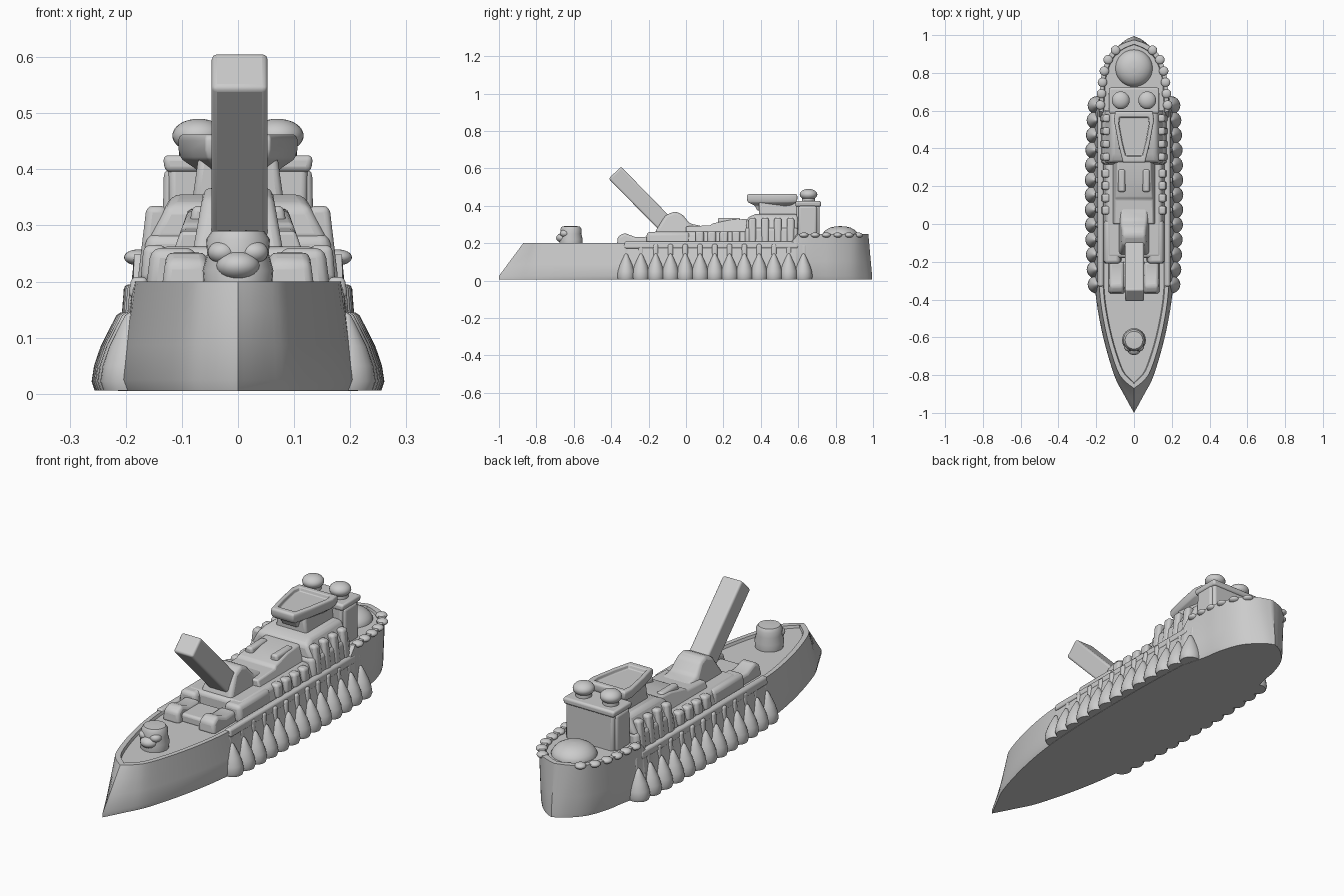
import bpy, bmesh
from math import sin, cos, pi, radians
from mathutils import Vector

if "Cube" in bpy.data.objects:
    bpy.data.objects.remove(bpy.data.objects["Cube"])


def finish(name, bm, bevel=0.0, angle=40):
    bmesh.ops.remove_doubles(bm, verts=bm.verts, dist=0.0004)
    bmesh.ops.recalc_face_normals(bm, faces=bm.faces)
    mesh = bpy.data.meshes.new(name)
    bm.to_mesh(mesh)
    bm.free()
    ob = bpy.data.objects.new(name, mesh)
    bpy.context.collection.objects.link(ob)
    if bevel:
        m = ob.modifiers.new("round", 'BEVEL')
        m.width, m.segments, m.limit_method = bevel, 3, 'ANGLE'
        m.angle_limit = radians(25)
    bpy.ops.object.select_all(action='DESELECT')
    ob.select_set(True)
    bpy.context.view_layer.objects.active = ob
    bpy.ops.object.shade_smooth_by_angle(angle=radians(angle))
    return ob


def loft(name, rings, bevel=0.0, angle=40, caps=True):
    bm = bmesh.new()
    rows = [[bm.verts.new(p) for p in r] for r in rings]
    n = len(rows[0])
    for a, b in zip(rows, rows[1:]):
        for i in range(n):
            bm.faces.new((a[i], a[(i + 1) % n], b[(i + 1) % n], b[i]))
    if caps:
        bm.faces.new(rows[0])
        bm.faces.new(rows[-1])
    return finish(name, bm, bevel, angle)


def prism(name, pts, wb, wt, bevel=0.012, x=0):
    """Side profile (y, z) given width, half-width wb at the bottom to wt at the top."""
    lo, hi = min(p[1] for p in pts), max(p[1] for p in pts)
    w = lambda z: wb + (wt - wb) * (z - lo) / (hi - lo)
    return loft(name, [[(x + s * w(z), y, z) for y, z in pts] for s in (-1, 1)], bevel)


def block(name, x, y0, y1, z0, z1, wb, wt, bevel=0.012):
    return prism(name, [(y0, z0), (y1, z0), (y1, z1), (y0, z1)], wb, wt, bevel, x)


def lathe(name, x, y, prof, sx=1, n=24):
    return loft(name, [[(x + sx * r * cos(2 * pi * i / n), y + r * sin(2 * pi * i / n), z)
                        for i in range(n)] for r, z in prof])


def ball(name, x, y, z, r, h):
    prof = [(r * cos(a * pi / 16) + 1e-3, z + h * sin(a * pi / 16)) for a in range(-8, 9)]
    return lathe(name, x, y, prof)


def curve(points, steps=4):
    """Smooth interpolation through control rows."""
    P = [Vector(p) for p in points]
    out = []
    for i in range(len(P) - 1):
        a, b, c, d = P[max(i - 1, 0)], P[i], P[i + 1], P[min(i + 2, len(P) - 1)]
        for k in range(steps):
            t = k / steps
            out.append(0.5 * (2 * b + (c - a) * t + (2 * a - 5 * b + 4 * c - d) * t * t
                              + (3 * b - a - 3 * c + d) * t ** 3))
    return out + [P[-1]]


# Hull stations: bottom y, bottom half-width, deck y, deck half-width
stations = curve([
    (-1, 0, -.87, 0), (-.9, .055, -.83, .05), (-.8, .105, -.77, .09), (-.6, .163, -.6, .142),
    (-.4, .2, -.4, .178), (-.2, .217, -.2, .187), (0, .222, 0, .188), (.3, .222, .3, .188),
    (.56, .212, .56, .186), (.6, .205, .6, .185), (.7, .178, .7, .18), (.8, .16, .8, .17),
    (.9, .12, .9, .13), (.97, .05, .95, .07), (.995, 0, .975, 0)])
rings = []
for yb, wb, yt, wt in stations:
    wb, wt = max(wb, 0), max(wt, 0)
    top = .2 + .048 * min(max((yt - .56) / .04, 0), 1)
    sec = []
    for f, dz in ((0, .005), (.96, .005), (1, .025)):
        sec.append((wb * f, yb, dz))
    for t in (.35, .7, 1):
        sec.append((wb + (wt - wb) * t, yb + (yt - yb) * t, .025 + (top - .025) * t))
    shift = 1 - .02 * abs(yt)
    inner = max(wt - .02, 0)
    sec += [(inner, yt * shift, top), (max(inner - .005, 0), yt * shift, top - .012),
            (0, yt * shift, top - .012)]
    rings.append(sec + [(-x, y, z) for x, y, z in sec[-2:0:-1]])
loft("hull", rings, angle=35, caps=False)

# Rounded knobs on the stern bulwark
for i, (y, x) in enumerate([(.63, .178), (.69, .172), (.75, .167), (.81, .157), (.87, .137), (.92, .098)]):
    for s in (-1, 1):
        ball(f"stern_rail_knob_{i}_{s}", s * x, y, .243, .024, .014)

# Swelling buttresses, ribs and gunwale along both sides
for i in range(13):
    y = -.32 + i * .079
    k = sin(pi * (i + 1.6) / 15.2) ** .5
    cx = .172 + .036 * k
    for s in (-1, 1):
        lathe(f"side_buttress_{i}_{s}", s * cx, y,
              [(.044, .006), (.049, .022), (.045, .05), (.034, .085), (.02, .115), (.008, .14), (.001, .145)],
              sx=1.08)
        block(f"side_rib_{i}_{s}", s * (cx - .017), y - .014, y + .014, .09, .195, .02, .012, .009)
for s in (-1, 1):
    block(f"gunwale_{s}", s * .176, -.33, .6, .172, .208, .02, .014, .009)

# Fore lockers and hatch ahead of the gun
for s in (-1, 1):
    prism(f"fore_locker_{s}", [(-.37, .18), (-.2, .18), (-.2, .235), (-.27, .232), (-.33, .255), (-.365, .235)],
          .045, .035, .014, s * .092)
    block(f"gun_side_house_{s}", s * .115, -.21, .02, .18, .26, .05, .04, .018)
block("fore_hatch", 0, -.34, -.2, .18, .225, .07, .06)

# Midship deckhouse with stepped roof
block("midship_deckhouse", 0, -.18, .34, .18, .262, .165, .145, .018)
prism("midship_roof", [(.0, .24), (.34, .24), (.34, .33), (.24, .325), (.14, .305), (.13, .295), (.0, .29)], .12, .088)
for s in (-1, 1):
    block(f"roof_vent_{s}", s * .065, .17, .29, .3, .335, .022, .016, .01)
    for i in range(4):
        block(f"deck_cabin_{i}_{s}", s * .148, .05 + i * .065, .095 + i * .065, .2, .265, .026, .02, .012)

# Gun mount and raised square barrel
prism("gun_mount", [(-.17, .2), (.09, .2), (.09, .29), (.02, .305), (-.02, .355), (-.06, .37), (-.11, .35), (-.16, .27)],
      .09, .06, .015)
d, up = Vector((0, -.70, .714)), Vector((0, .714, .70))
rings = []
for t in (0, .455):
    c = Vector((.003, -.062, .252)) + d * t
    rings.append([c + Vector((sx * .05, 0, 0)) + up * (sz * .046)
                  for sx, sz in ((-1, -1), (1, -1), (1, 1), (-1, 1))])
loft("gun_barrel", rings, .01)

# Forward turret with a short snout and cap
lathe("fore_turret", 0, -.615, [(.06, .185), (.063, .22), (.055, .25), (.057, .275), (.047, .29), (.001, .292)])
ball("fore_turret_snout", 0, -.655, .228, .038, .026)
for s in (-1, 1):
    ball(f"fore_turret_cheek_{s}", s * .028, -.648, .252, .025, .02)

# Bridge: wide lower tier, sloped upper tier, side windows bays
block("bridge_lower", 0, .315, .6, .18, .285, .176, .163, .018)
prism("bridge_upper", [(.32, .27), (.6, .27), (.6, .355), (.37, .355), (.325, .335)], .162, .118, .016)
block("bridge_core", 0, .39, .6, .34, .425, .082, .07)
for s in (-1, 1):
    for i in range(4):
        block(f"bridge_bay_{i}_{s}", s * .145, .335 + i * .068, .375 + i * .068, .2, .335, .034, .018, .012)

# Overhanging lookout platform with recessed floor
plan = [(-.058, .325), (.058, .325), (.082, .42), (.106, .55), (.1, .595), (-.1, .595), (-.106, .55), (-.082, .42)]
rings = []
for f, z in ((.62, .375), (.7, .4), (.95, .418), (1, .435), (1, .455), (.96, .462), (.78, .462), (.74, .445)):
    rings.append([(x * f, .47 + (y - .47) * f, z) for x, y in plan])
loft("lookout_platform", rings, .005, 50)

# Aft tower carrying two domes
block("aft_tower", 0, .59, .715, .22, .415, .122, .124, .012)
block("aft_tower_rim", 0, .585, .722, .395, .425, .13, .134, .01)
for s in (-1, 1):
    lathe(f"dome_neck_{s}", s * .07, .655, [(.036, .41), (.034, .45)])
    ball(f"tower_dome_{s}", s * .07, .655, .46, .046, .03)
    block(f"tower_pilaster_{s}", s * .112, .6, .7, .23, .4, .024, .02, .012)

# Low dome on the stern deck
lathe("stern_dome", 0, .825, [(.098, .225), (.098, .243), (.09, .257), (.078, .27), (.055, .283), (.03, .289), (.001, .291)], n=32)
